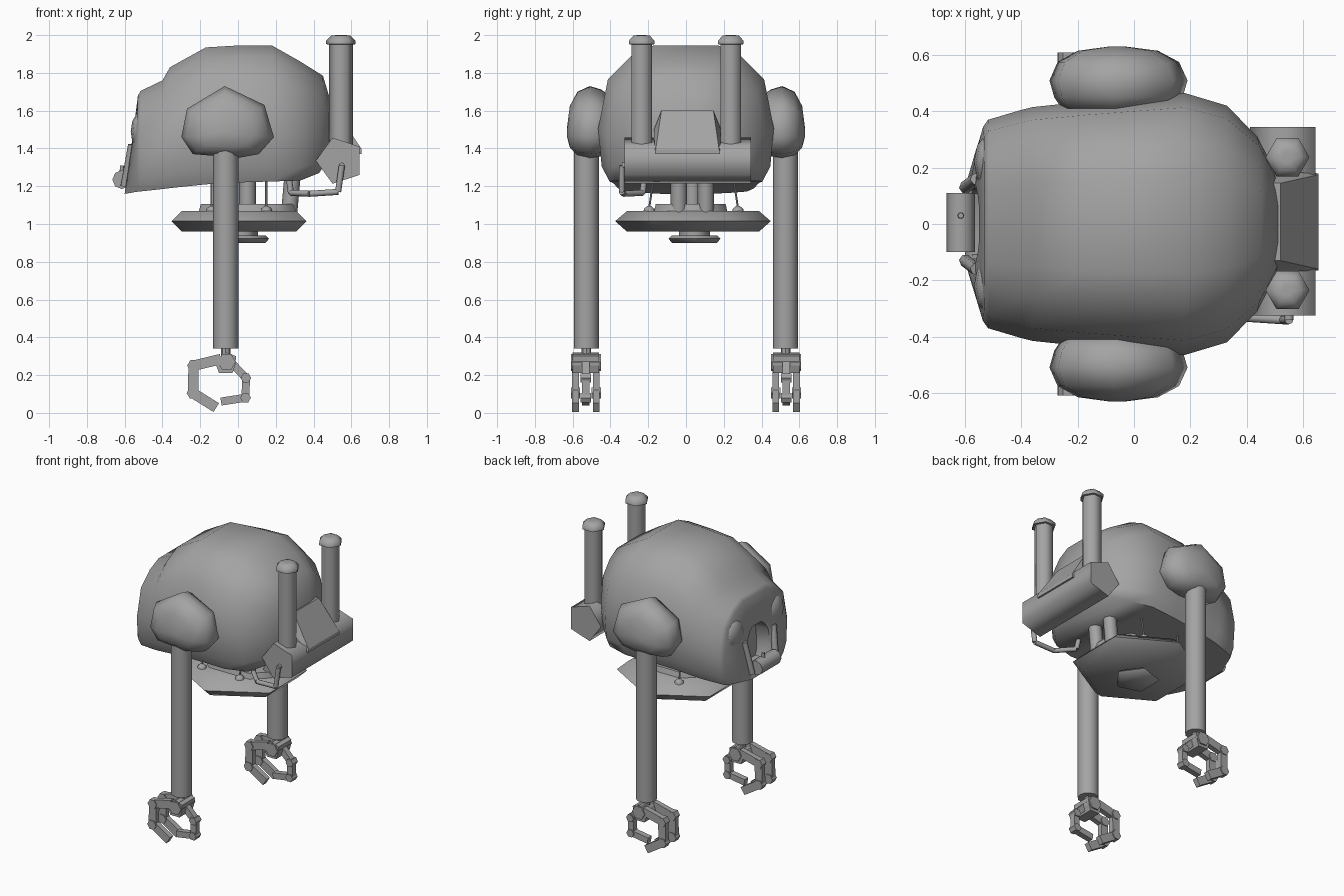
import bpy, bmesh
from math import sin, cos, pi, radians, hypot
from mathutils import Vector

if "Cube" in bpy.data.objects:
    bpy.data.objects.remove(bpy.data.objects["Cube"])

grey = bpy.data.materials.new("dark_grey")
grey.diffuse_color = (.37, .37, .37, 1)
grey.use_nodes = True
grey.node_tree.nodes["Principled BSDF"].inputs["Base Color"].default_value = grey.diffuse_color


def build(name, lofts, smooth=None):
    """One object from lofts; each loft is a list of rings with equal point counts."""
    bm = bmesh.new()
    for rings in lofts:
        vs = [[bm.verts.new(p) for p in r] for r in rings]
        n = len(vs[0])
        for a, b in zip(vs, vs[1:]):
            for i in range(n):
                j = (i + 1) % n
                bm.faces.new((a[i], a[j], b[j], b[i]))
        bm.faces.new(vs[0])
        bm.faces.new(vs[-1])
    bmesh.ops.recalc_face_normals(bm, faces=bm.faces)
    me = bpy.data.meshes.new(name)
    bm.to_mesh(me)
    bm.free()
    me.materials.append(grey)
    ob = bpy.data.objects.new(name, me)
    bpy.context.collection.objects.link(ob)
    if smooth:
        bpy.ops.object.select_all(action='DESELECT')
        ob.select_set(True)
        bpy.context.view_layer.objects.active = ob
        bpy.ops.object.shade_smooth_by_angle(angle=radians(smooth))
    return ob


def turned(cx, cy, profile, n, start=0.0):
    """Rings about a vertical axis from (z, radius) pairs."""
    return [[(cx + r * cos(start + 2 * pi * i / n), cy + r * sin(start + 2 * pi * i / n), z)
             for i in range(n)] for z, r in profile]


def prism(pts, y0, y1):
    return [[(x, y, z) for x, z in pts] for y in (y0, y1)]


def bar(a, b, w, y0, y1):
    """Flat finger segment between two xz points."""
    dx, dz = b[0] - a[0], b[1] - a[1]
    l = hypot(dx, dz)
    nx, nz = -dz / l * w / 2, dx / l * w / 2
    return prism([(a[0] + nx, a[1] + nz), (b[0] + nx, b[1] + nz),
                  (b[0] - nx, b[1] - nz), (a[0] - nx, a[1] - nz)], y0, y1)


def rod(a, b, r, n=8):
    a, b = Vector(a), Vector(b)
    q = (b - a).to_track_quat('Z', 'Y')
    return [[p + q @ Vector((r * cos(2 * pi * i / n), r * sin(2 * pi * i / n), 0))
             for i in range(n)] for p in (a, b)]


def blob(c, r, n=10):
    return [[(c[0] + r[0] * sin(t) * cos(2 * pi * i / n),
              c[1] + r[1] * sin(t) * sin(2 * pi * i / n),
              c[2] + r[2] * cos(t)) for i in range(n)]
            for t in (.02, pi / 6, pi / 3, pi / 2, 2 * pi / 3, 5 * pi / 6, pi - .02)]


# domed body shell: half cross-section lofted from the recessed mouth back to the rear
half = [(.37, 1), (.63, .92), (.89, .75), (1, .39), (.96, .11), (.87, 0)]
section = half + [(-y, z) for y, z in reversed(half)]
stations = [(-.46, -.46, .12, 1.20, 1.47), (-.545, -.575, .125, 1.20, 1.48),
            (-.55, -.60, .155, 1.16, 1.52), (-.54, -.565, .27, 1.165, 1.60),
            (-.53, -.54, .345, 1.17, 1.68), (-.515, -.52, .37, 1.172, 1.705),
            (-.40, -.40, .405, 1.185, 1.76), (-.36, -.36, .415, 1.19, 1.83),
            (-.17, -.17, .435, 1.21, 1.935), (0, 0, .45, 1.22, 1.945),
            (.18, .18, .465, 1.225, 1.945), (.33, .33, .42, 1.23, 1.86),
            (.45, .43, .31, 1.27, 1.785), (.49, .48, .22, 1.35, 1.65), (.52, .51, .15, 1.40, 1.58)]
build("body_shell", [[[(xb + (xt - xb) * fz, w * fy, zb + (zt - zb) * fz) for fy, fz in section]
                      for xt, xb, w, zb, zt in stations]], 58)

# brow bumps, mouth side bars and roller
for s, side in ((1, "left"), (-1, "right")):
    build("brow_bump_" + side, [blob((-.51, s * .22, 1.49), (.058, .10, .105))], 70)
    build("mouth_bar_" + side, [rod((-.56, s * .16, 1.42), (-.60, s * .13, 1.20), .022, 6)], 70)
build("mouth_roller", [rod((-.615, -.10, 1.235), (-.615, .11, 1.235), .05, 8),
                       turned(-.615, .03, [(1.27, .012), (1.31, .01)], 8)], 50)

# shoulder pods, legs and grippers on both sides
outline = [(-.24, -.02), (-.21, .13), (-.01, .25), (.20, .15), (.25, -.02),
           (.17, -.11), (.06, -.13), (-.18, -.11)]
palm = [(-.115, .25), (-.10, .29), (-.06, .32), (-.01, .30), (-.015, .25), (-.03, .21), (-.10, .21)]
finger = [(-.09, .285), (-.235, .25), (-.238, .105), (-.115, .028)]
thumb = [(-.03, .26), (.042, .185), (.040, .08), (-.09, .06)]
for s, side in ((1, "left"), (-1, "right")):
    build("shoulder_pod_" + side,
          [[[(-.06 + k * x, s * y, 1.48 + k * z) for x, z in outline]
            for y, k in ((.41, .82), (.45, .93), (.51, 1), (.575, .88), (.615, .58), (.63, .12))]], 60)
    build("leg_" + side, [turned(-.065, s * .527, [(.34, .067), (1.42, .067)], 12)], 40)
    build("wrist_" + side, [turned(-.065, s * .527, [(.29, .025), (.35, .025)], 8)], 40)
    c = s * .53
    parts = [prism(palm, c - .07, c + .07)]
    for off in (-.055, .055):
        parts += [bar(a, b, .055, c + off - .018, c + off + .018)
                  for a, b in zip(finger, finger[1:])]
        parts += [rod((x, c + off - .024, z), (x, c + off + .024, z), .034, 6)
                  for x, z in finger[1:3]]
    parts += [bar(a, b, .042, c - .02, c + .02) for a, b in zip(thumb, thumb[1:])]
    parts += [rod((x, c - .028, z), (x, c + .028, z), .028, 6) for x, z in thumb[1:3]]
    parts.append(rod((-.06, c - .08, .27), (-.06, c + .08, .27), .048, 6))
    build("gripper_" + side, parts)

# back tank, sloped hump and exhaust stacks
pent = [(.54 + .128 * cos(pi / 5 * (2 * i + 1)), 1.335 + .128 * sin(pi / 5 * (2 * i + 1)))
        for i in range(5)]
build("back_tank", [prism(pent, -.325, .345)], 80)
build("back_hump", [[[(x, -a, 1.37), (x, a + .015, 1.37), (x, a + .015, zt), (x, b + .015, zt + dz),
                      (x, -b, zt + dz), (x, -a, zt)]
                     for x, a, b, zt, dz in ((.42, .17, .13, 1.50, .10), (.52, .17, .13, 1.50, .10),
                                             (.655, .165, .16, 1.385, .01))]], 20)
for y, side in ((.237, "left"), (-.235, "right")):
    build("exhaust_stack_" + side,
          [turned(.545, y, [(1.40, .063), (1.95, .063), (1.952, .078), (1.97, .078),
                            (1.998, .05), (2.0, .02)], 6)], 61)

# bent side pipe
path = [(.55, -.29, 1.31), (.55, -.34, 1.31), (.53, -.34, 1.17), (.38, -.33, 1.16), (.28, -.23, 1.165),
        (.27, -.22, 1.24)]
build("side_pipe", [rod(a, b, .016) for a, b in zip(path, path[1:])], 50)

# hexagonal belly disc with platform and lower knob
build("belly_disc", [turned(.005, .037, [(.96, .35), (1.015, .412), (1.068, .35)], 6, pi / 2)], 65)
build("belly_platform", [[[(.05 + k * .26 * x, .025 + k * .195 * y, z)
                           for x, y in ((-1, -.5), (-.6, -1), (.6, -1), (1, -.5),
                                        (1, .5), (.6, 1), (-.6, 1), (-1, .5))]
                          for z, k in ((1.06, 1), (1.105, .95))]], 50)
build("belly_knob", [turned(.02, .045, [(.97, .085), (.94, .085)], 5),
                     turned(.02, .045, [(.94, .125), (.922, .145), (.90, .125)], 5)], 75)

# struts, column and wires between disc and body
build("rear_struts", [rod((.27, y, 1.05), (.29, y, 1.27), .043, 8) for y in (-.038, .105)], 50)
build("centre_column", [turned(.05, .035, [(1.08, .045), (1.27, .045)], 8)], 50)
wires = []
for x in (-.14, .15):
    for y in (-.195, .275):
        wires += [turned(x, y, [(1.06, .03), (1.08, .028), (1.095, .01)], 8),
                  rod((x, y, 1.085), (x, y - .025 * (1 if y > 0 else -1), 1.25), .006, 6)]
build("tension_wires", wires, 50)
